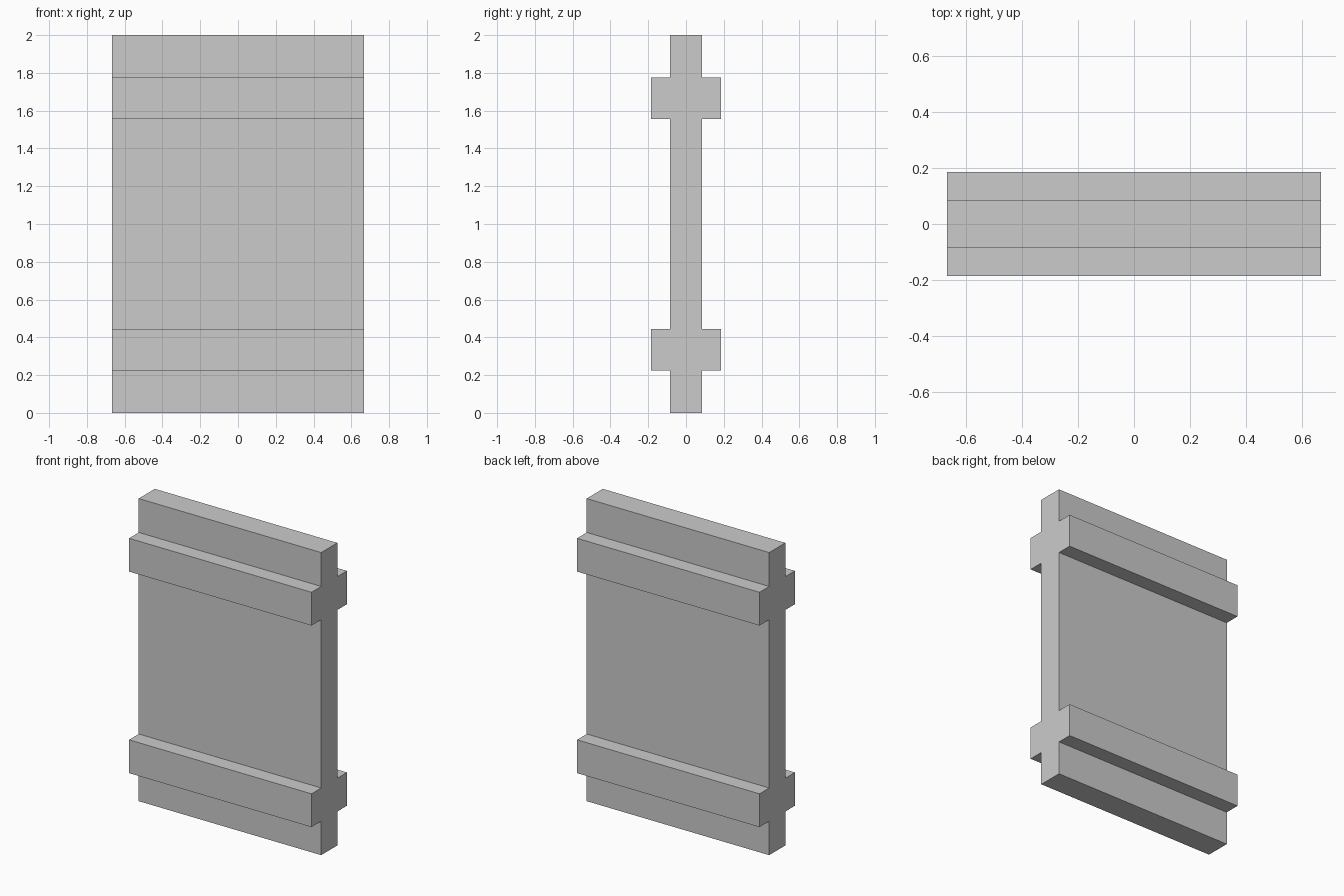
import bpy, bmesh

if "Cube" in bpy.data.objects:
    bpy.data.objects.remove(bpy.data.objects["Cube"])

HALF_WIDTH = 0.667
PANEL, BATTEN = 0.084, 0.185      # half thicknesses
HEIGHT = 2.0
RAILS = [(0.224, 0.444), (1.556, 1.776)]

# Side profile (y, z): slab with two thicker cross rails
side = [(PANEL, 0)]
for low, high in RAILS:
    side += [(PANEL, low), (BATTEN, low), (BATTEN, high), (PANEL, high)]
side.append((PANEL, HEIGHT))
profile = side + [(-y, z) for y, z in reversed(side)]

# Extrude the profile across the width
bm = bmesh.new()
face = bm.faces.new([bm.verts.new((-HALF_WIDTH, y, z)) for y, z in profile])
ext = bmesh.ops.extrude_face_region(bm, geom=[face], use_keep_orig=True)
verts = [g for g in ext["geom"] if isinstance(g, bmesh.types.BMVert)]
bmesh.ops.translate(bm, verts=verts, vec=(2 * HALF_WIDTH, 0, 0))
bmesh.ops.recalc_face_normals(bm, faces=bm.faces)

mesh = bpy.data.meshes.new("railed_panel")
bm.to_mesh(mesh)
bm.free()
bpy.context.collection.objects.link(bpy.data.objects.new("railed_panel", mesh))
